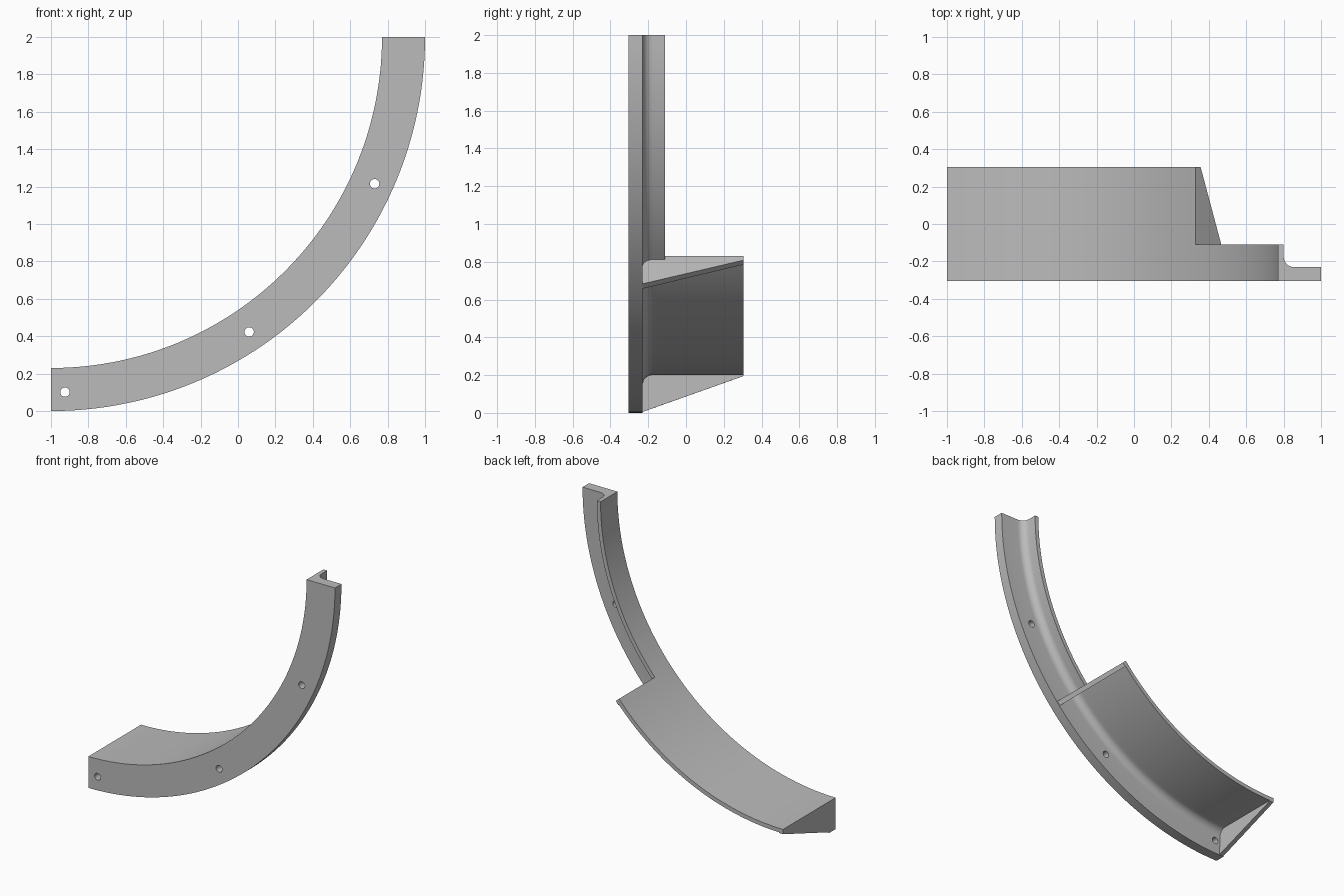
import bpy, bmesh, math
from mathutils import Matrix

cube = bpy.data.objects.get("Cube")
if cube:
    bpy.data.objects.remove(cube)

grey = bpy.data.materials.new("light grey")
grey.use_nodes = True
colour = (0.5, 0.5, 0.5, 1)
grey.diffuse_color = colour
grey.node_tree.nodes["Principled BSDF"].inputs["Base Color"].default_value = colour

# Main dimensions: the arc is centred on the upper left corner
CX, CZ = -1.0, 2.0
INNER, SKIN, OUTER = 1.77, 1.80, 2.0
FRONT, PLATE, LIP, BACK = -0.305, -0.23, -0.11, 0.305
SHELF_END = 48.7
FILLET = 0.055


def finish(name, bm):
    bmesh.ops.recalc_face_normals(bm, faces=bm.faces)
    mesh = bpy.data.meshes.new(name)
    bm.to_mesh(mesh)
    bm.free()
    mesh.materials.append(grey)
    obj = bpy.data.objects.new(name, mesh)
    bpy.context.collection.objects.link(obj)
    return obj


def sweep(name, profile, angles):
    """Sweep a closed (radius, y) profile around the arc centre."""
    bm = bmesh.new()
    rings = []
    for a in angles:
        s, c = math.sin(math.radians(a)), math.cos(math.radians(a))
        rings.append([bm.verts.new((CX + r * s, y, CZ - r * c)) for r, y in profile])
    n = len(profile)
    for p, q in zip(rings, rings[1:]):
        for i in range(n):
            j = (i + 1) % n
            bm.faces.new((p[i], p[j], q[j], q[i]))
    bm.faces.new(rings[0])
    bm.faces.new(rings[-1])
    return finish(name, bm)


def combine(target, tool, operation):
    mod = target.modifiers.new(operation.lower(), "BOOLEAN")
    mod.operation = operation
    mod.solver = "EXACT"
    mod.object = tool
    bpy.context.view_layer.objects.active = target
    bpy.ops.object.modifier_apply(modifier=mod.name)
    bpy.data.objects.remove(tool)


lower = [SHELF_END * i / 28 for i in range(29)]
upper = [SHELF_END + (90 - SHELF_END) * i / 24 for i in range(1, 25)]

# Curved angle bracket: front plate, inner lip and the fillet between them
fillet = []
for i in range(9):
    t = math.radians(90 * i / 8)
    fillet.append((SKIN + FILLET * (1 - math.sin(t)), PLATE + FILLET * (1 - math.cos(t))))
profile = [(INNER, FRONT), (OUTER, FRONT), (OUTER, PLATE)] + fillet
profile += [(SKIN, LIP), (INNER, LIP)]
bracket = sweep("curved_bracket", profile, lower + upper)

# Deep shelf on the lower half
shelf = sweep("shelf", [(INNER, -0.15), (SKIN, -0.15), (SKIN, BACK), (INNER, BACK)], lower)
combine(bracket, shelf, "UNION")

# Tapered end webs closing the shelf
web = [(1.785, -0.26), (1.99, -0.26), (1.995, PLATE), (1.805, BACK), (1.785, BACK)]
for start in (0, SHELF_END - 1):
    combine(bracket, sweep("end_web", web, [start, start + 1]), "UNION")

# Screw holes through the front plate
for angle in (2.26, 33.9, 65.6):
    a = math.radians(angle)
    bm = bmesh.new()
    place = Matrix.Translation((CX + 1.9 * math.sin(a), -0.27, CZ - 1.9 * math.cos(a)))
    bmesh.ops.create_cone(bm, cap_ends=True, segments=24, radius1=0.025, radius2=0.025,
                          depth=0.16, matrix=place @ Matrix.Rotation(math.pi / 2, 4, "X"))
    combine(bracket, finish("screw_hole", bm), "DIFFERENCE")

bpy.ops.object.select_all(action="DESELECT")
bracket.select_set(True)
bpy.context.view_layer.objects.active = bracket
bpy.ops.object.shade_smooth_by_angle(angle=math.radians(30))
